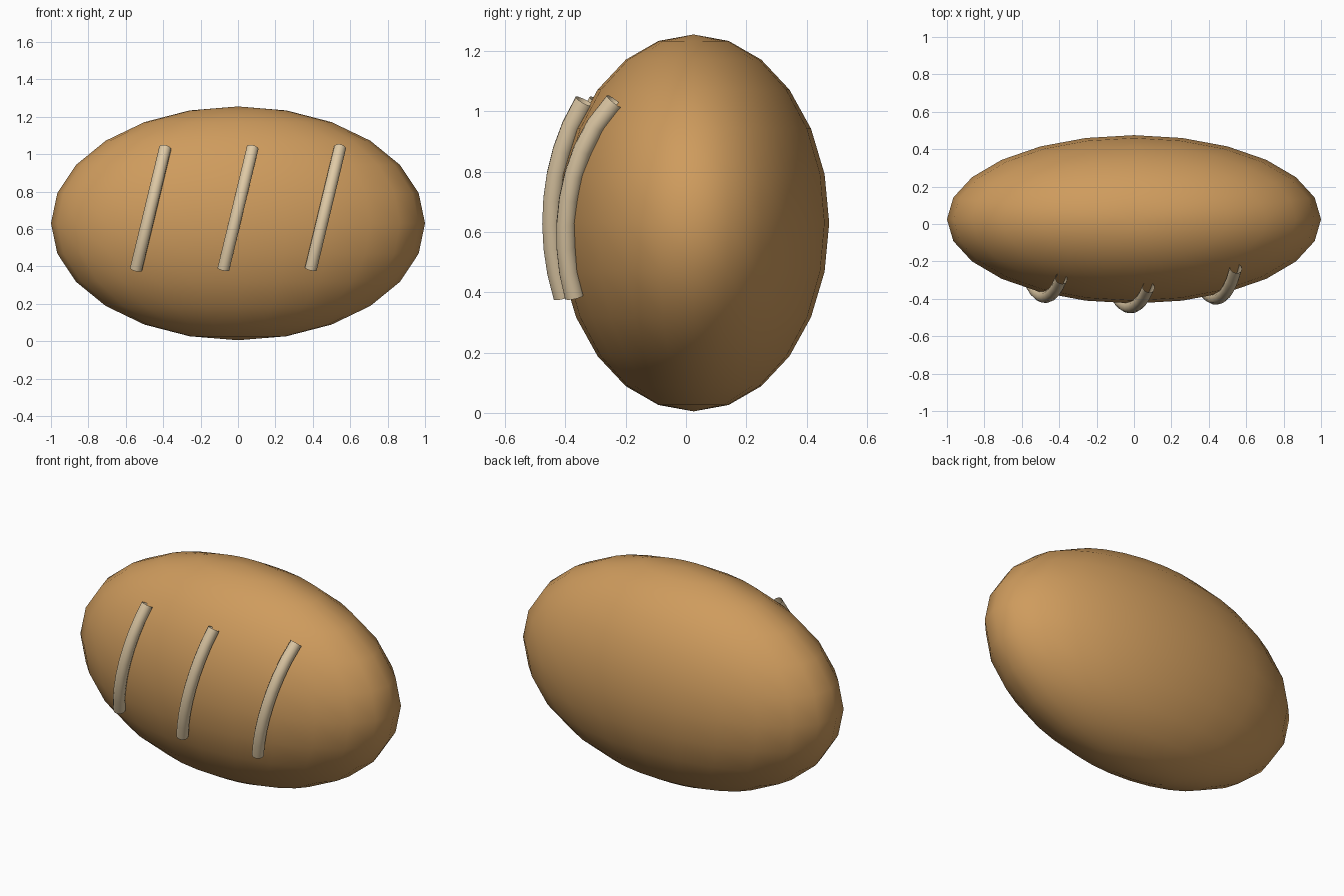
import bpy
import math

if "Cube" in bpy.data.objects:
    bpy.data.objects.remove(bpy.data.objects["Cube"])

CX, CY, CZ = 0.0, 0.025, 0.63      # loaf centre
RX, RY, RZ = 1.0, 0.45, 0.625      # loaf radii


def material(name, color):
    mat = bpy.data.materials.new(name)
    mat.diffuse_color = (*color, 1)
    mat.use_nodes = True
    mat.node_tree.nodes["Principled BSDF"].inputs["Base Color"].default_value = mat.diffuse_color
    return mat


crust = material("crust", (0.62, 0.33, 0.11))
flour = material("flour", (0.74, 0.59, 0.38))

# Loaf body: squashed sphere
bpy.ops.mesh.primitive_uv_sphere_add(segments=24, ring_count=12, radius=1)
loaf = bpy.context.object
loaf.name = "loaf"
for v in loaf.data.vertices:
    v.co = (CX + RX * v.co.x, CY + RY * v.co.y, CZ + RZ * v.co.z)
bpy.ops.object.shade_smooth()
loaf.data.materials.append(crust)


def front_surface(x, z):
    return CY - RY * math.sqrt(1 - ((x - CX) / RX) ** 2 - ((z - CZ) / RZ) ** 2)


# Score marks: slanted open tubes hugging the front of the loaf
def score_mark(name, x_mid, steps=8):
    curve = bpy.data.curves.new(name, 'CURVE')
    curve.dimensions = '3D'
    curve.bevel_depth = 0.033
    curve.bevel_resolution = 4
    spline = curve.splines.new('POLY')
    spline.points.add(steps)
    for i, p in enumerate(spline.points):
        t = i / steps
        x = x_mid + 0.156 * (t - 0.5)
        z = 0.385 + 0.648 * t
        p.co = (x, front_surface(x, z) - 0.02, z, 1)
    spline.use_smooth = True
    temp = bpy.data.objects.new(name + "_path", curve)
    bpy.context.collection.objects.link(temp)
    bpy.context.view_layer.update()
    dg = bpy.context.evaluated_depsgraph_get()
    mesh = bpy.data.meshes.new_from_object(temp.evaluated_get(dg))
    bpy.data.objects.remove(temp)
    obj = bpy.data.objects.new(name, mesh)
    bpy.context.collection.objects.link(obj)
    mesh.materials.clear()
    mesh.materials.append(flour)


for name, x in (("left", -0.467), ("middle", 0.0), ("right", 0.467)):
    score_mark("score_mark_" + name, x)
